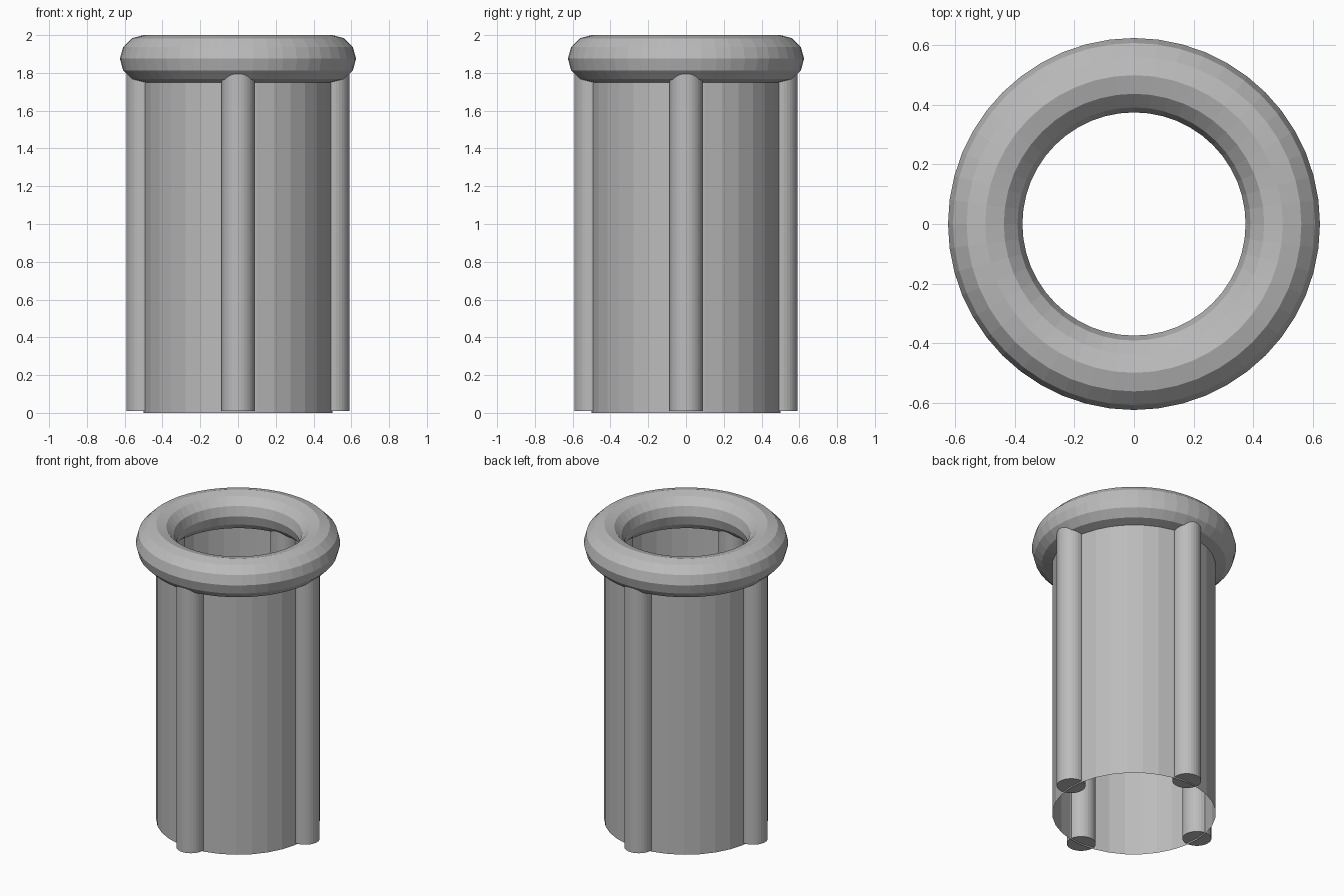
import bpy, math

if "Cube" in bpy.data.objects:
    bpy.data.objects.remove(bpy.data.objects["Cube"])

grey = bpy.data.materials.new("plain grey")
grey.diffuse_color = (0.5, 0.5, 0.5, 1)
grey.use_nodes = True
grey.node_tree.nodes["Principled BSDF"].inputs["Base Color"].default_value = grey.diffuse_color


def finish(name):
    ob = bpy.context.object
    ob.name = name
    ob.data.materials.append(grey)
    return ob


# Open thin-walled tube
bpy.ops.mesh.primitive_cylinder_add(vertices=32, radius=0.5, depth=1.875,
                                    end_fill_type='NOTHING', location=(0, 0, 0.9375))
finish("tube")

# Rounded rim around the mouth
bpy.ops.mesh.primitive_torus_add(major_radius=0.5, minor_radius=0.125,
                                 major_segments=48, minor_segments=12,
                                 location=(0, 0, 1.875))
finish("rim")

# Four upright ribs set into the tube wall
for i, side in enumerate(("right", "back", "left", "front")):
    a = i * math.pi / 2
    bpy.ops.mesh.primitive_cylinder_add(
        vertices=32, radius=0.0885, depth=1.855,
        location=(0.502 * math.cos(a), 0.502 * math.sin(a), 0.9375))
    finish(side + "_rib")
